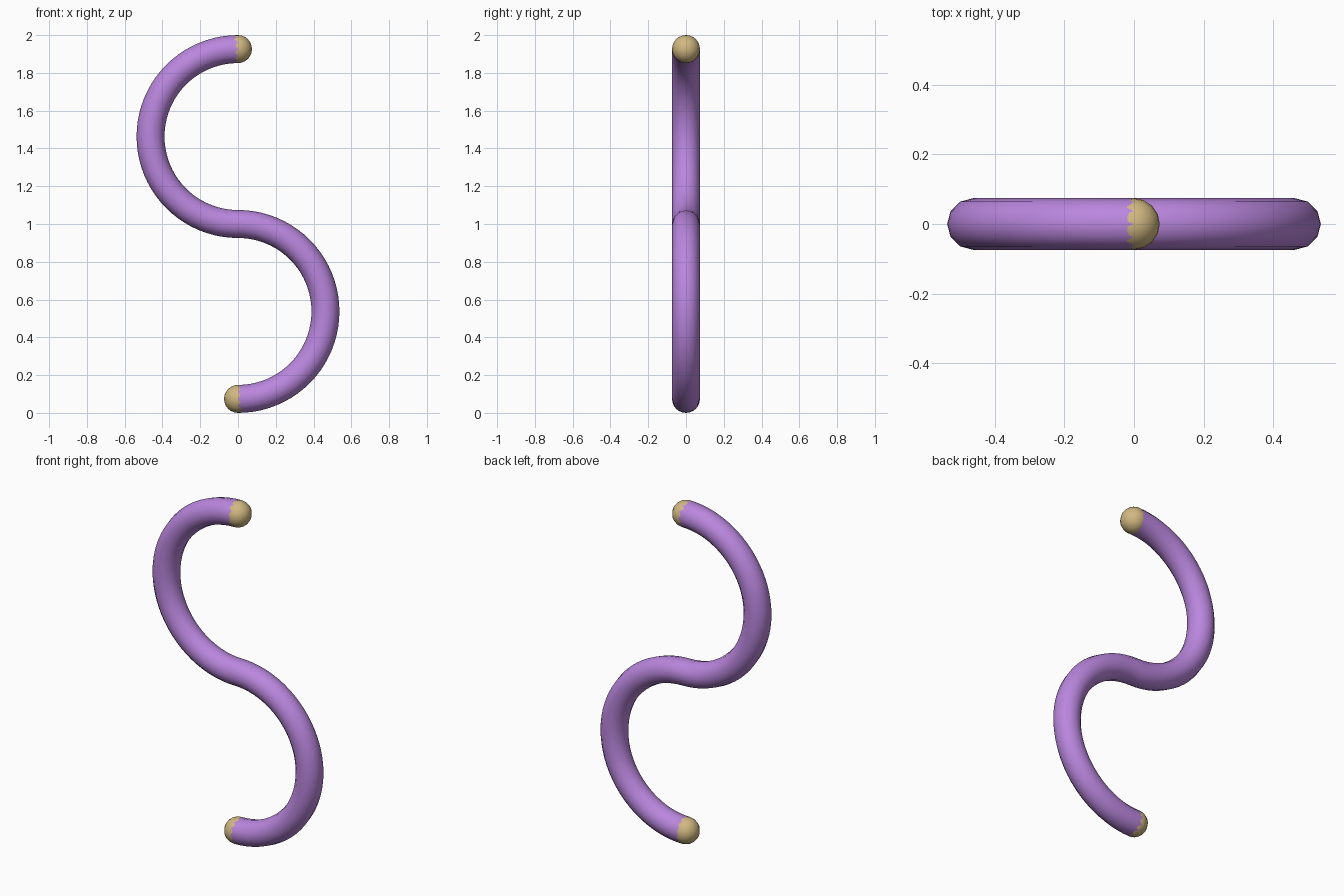
import bpy, bmesh, math
from mathutils import Vector

if "Cube" in bpy.data.objects:
    bpy.data.objects.remove(bpy.data.objects["Cube"])

R, r = 0.463, 0.074      # bend radius, tube radius
SIDES, STEPS = 12, 40    # tube sides, rings per half circle


def material(name, rgb):
    m = bpy.data.materials.new(name)
    m.diffuse_color = (*rgb, 1)
    m.use_nodes = True
    m.node_tree.nodes["Principled BSDF"].inputs["Base Color"].default_value = m.diffuse_color
    return m


def add_object(name, bm, mat):
    bmesh.ops.recalc_face_normals(bm, faces=bm.faces)
    for f in bm.faces:
        f.smooth = True
    me = bpy.data.meshes.new(name)
    bm.to_mesh(me)
    bm.free()
    me.materials.append(mat)
    ob = bpy.data.objects.new(name, me)
    bpy.context.collection.objects.link(ob)
    return ob


purple = material("purple", (0.49, 0.24, 0.73))
tan = material("tan", (0.64, 0.48, 0.22))

# S-shaped centre line: upper half bends left, lower half bends right
path = []
for i in range(2 * STEPS + 1):
    a = math.pi * i / STEPS
    if i <= STEPS:
        out = Vector((-math.sin(a), 0, math.cos(a)))
        path.append((Vector((0, 0, 1 + R)) + out * R, out))
    else:
        a -= math.pi
        out = Vector((math.sin(a), 0, math.cos(a)))
        path.append((Vector((0, 0, 1 - R)) + out * R, -out))

# Tube swept along the centre line
bm = bmesh.new()
rings = []
for p, n in path:
    rings.append([bm.verts.new(p + r * (math.cos(t) * n + math.sin(t) * Vector((0, 1, 0))))
                  for t in (2 * math.pi * k / SIDES for k in range(SIDES))])
for a, b in zip(rings, rings[1:]):
    for k in range(SIDES):
        j = (k + 1) % SIDES
        bm.faces.new((a[k], a[j], b[j], b[k]))
add_object("curved_tube", bm, purple)

# Ball caps on both ends
for name, z in (("top_end_ball", 2 - r), ("bottom_end_ball", r)):
    bm = bmesh.new()
    bmesh.ops.create_uvsphere(bm, u_segments=16, v_segments=12, radius=r)
    add_object(name, bm, tan).location = (0, 0, z)
